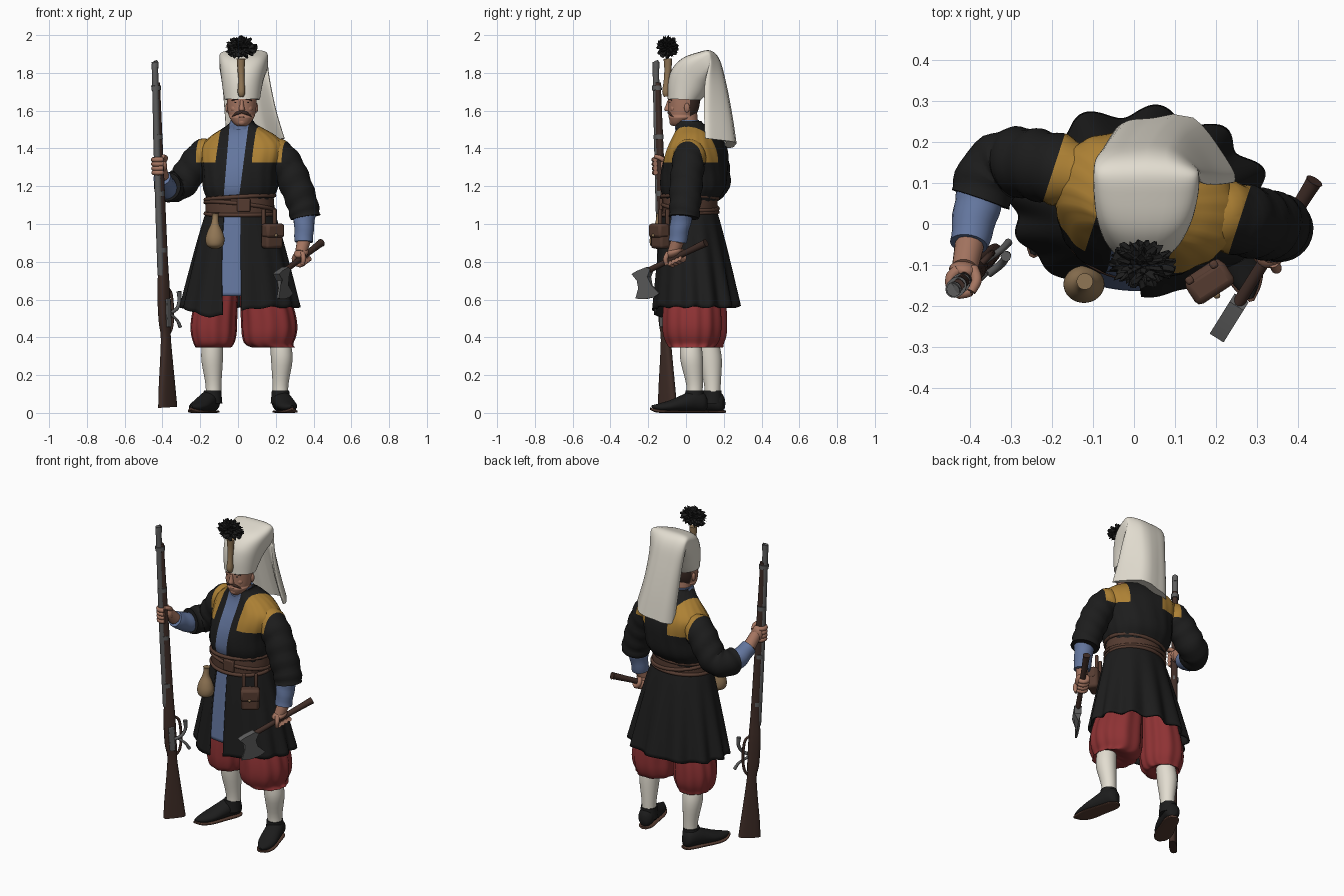
import bpy, bmesh, math, random
from mathutils import Vector, Matrix

if "Cube" in bpy.data.objects:
    bpy.data.objects.remove(bpy.data.objects["Cube"])
random.seed(4)

COLS = {"black cloth": (.012, .012, .012), "ochre cloth": (.42, .22, .035), "red cloth": (.27, .032, .034),
        "blue cloth": (.125, .18, .34), "white felt": (.76, .72, .63), "brown leather": (.09, .044, .03),
        "tan": (.28, .18, .09), "skin": (.38, .18, .12), "grey metal": (.11, .11, .11), "dark wood": (.05, .026, .02)}
MATS = {}
for k, c in COLS.items():
    MATS[k] = bpy.data.materials.new(k)
    MATS[k].diffuse_color = (*c, 1)

def mesh(name, verts, faces, mat, M=None, solid=0, angle=50):
    me = bpy.data.meshes.new(name)
    me.from_pydata([(M @ Vector(v)) if M else v for v in verts], [], faces)
    bm = bmesh.new(); bm.from_mesh(me)
    bmesh.ops.recalc_face_normals(bm, faces=bm.faces)
    bm.to_mesh(me); bm.free()
    me.materials.append(MATS[mat])
    me.shade_smooth(); me.set_sharp_from_angle(angle=math.radians(angle))
    ob = bpy.data.objects.new(name, me)
    bpy.context.collection.objects.link(ob)
    if solid:
        m = ob.modifiers.new("thickness", 'SOLIDIFY'); m.thickness = solid; m.offset = 0
    return ob

def smooth(rows, steps):
    """Catmull-Rom interpolation of tuples"""
    out = []
    for i in range(len(rows) - 1):
        p0, p1, p2, p3 = rows[max(i-1, 0)], rows[i], rows[i+1], rows[min(i+2, len(rows)-1)]
        for s in range(steps):
            t = s / steps
            out.append(tuple(.5*(2*b+(c-a)*t+(2*a-5*b+4*c-d)*t*t+(3*b-a-3*c+d)*t**3) for a, b, c, d in zip(p0, p1, p2, p3)))
    return out + [tuple(rows[-1])]

def grid(name, rows, mat, closed=True, caps=True, **kw):
    n, v, f = len(rows[0]), [p for r in rows for p in r], []
    for i in range(len(rows) - 1):
        for j in range(n if closed else n - 1):
            k = (j + 1) % n
            f.append((i*n+j, i*n+k, (i+1)*n+k, (i+1)*n+j))
    if caps and closed:
        f += [tuple(range(n)), tuple(range((len(rows)-1)*n, len(rows)*n))]
    return mesh(name, v, f, mat, **kw)

def spow(v, e): return math.copysign(abs(v)**e, v)

def loft(name, rings, mat, n=32, steps=4, e=1, fold=0, k=12, **kw):
    """rings: cx, cy, z, rx, ry, optional yaw in degrees"""
    rows = []
    for cx, cy, z, rx, ry, yaw in smooth([(*r, 0)[:6] for r in rings], steps):
        c, s, row = math.cos(math.radians(yaw)), math.sin(math.radians(yaw)), []
        for j in range(n):
            a = math.tau*j/n
            w = 1 + fold*math.sin(k*a + 1.3*math.sin(2*a))
            x, y = rx*w*spow(math.cos(a), e), ry*w*spow(math.sin(a), e)
            row.append((cx + x*c - y*s, cy + x*s + y*c, z))
        rows.append(row)
    return grid(name, rows, mat, **kw)

def tube(name, pts, mat, n=16, steps=5, wrinkle=0, **kw):
    """pts: x, y, z, radius"""
    P, rows, side = smooth(pts, steps), [], None
    for i, p in enumerate(P):
        c = Vector(p[:3])
        T = (Vector(P[min(i+1, len(P)-1)][:3]) - Vector(P[max(i-1, 0)][:3])).normalized()
        side = T.orthogonal() if side is None else side - T*side.dot(T)
        side.normalize()
        up = T.cross(side)
        rows.append([tuple(c + (side*math.cos(a) + up*math.sin(a))*p[3]*(1 + wrinkle*math.sin(1.5*i + 2*math.sin(a)))
                     ) for a in (math.tau*j/n for j in range(n))])
    return grid(name, rows, mat, **kw)

def ball(name, c, r, mat, M=None, n=20):
    rows = [[(c[0]+r[0]*math.sin(t)*math.cos(a), c[1]+r[1]*math.sin(t)*math.sin(a), c[2]-r[2]*math.cos(t))
             for a in (math.tau*j/n for j in range(n))] for t in (math.pi*(i+.02)/(n/2+.04) for i in range(n//2+1))]
    return grid(name, rows, mat, M=M)

def box(name, c, d, mat, yaw=0, M=None, bevel=.006):
    M = (M or Matrix()) @ Matrix.Translation(c) @ Matrix.Rotation(math.radians(yaw), 4, 'Z')
    v = [(x*d[0]/2, y*d[1]/2, z*d[2]/2) for x in (-1, 1) for y in (-1, 1) for z in (-1, 1)]
    ob = mesh(name, v, [(0, 1, 3, 2), (4, 5, 7, 6), (0, 1, 5, 4), (2, 3, 7, 6), (0, 2, 6, 4), (1, 3, 7, 5)], mat, M=M, angle=30)
    m = ob.modifiers.new("bevel", 'BEVEL'); m.width = bevel; m.segments = 2
    return ob

def paint(ob, planes, rule):
    """cut along planes, then colour faces by a rule on their centres"""
    bm = bmesh.new(); bm.from_mesh(ob.data)
    for co, no in planes:
        bmesh.ops.bisect_plane(bm, geom=bm.verts[:]+bm.edges[:]+bm.faces[:], plane_co=co, plane_no=no)
    for f in bm.faces:
        m = MATS.get(rule(f.calc_center_median()))
        if m:
            if m.name not in ob.data.materials: ob.data.materials.append(m)
            f.material_index = ob.data.materials.find(m.name)
    bm.to_mesh(ob.data); bm.free()

def frame(origin, X, Y, Z):
    return Matrix.Translation(origin) @ Matrix((X, Y, Z)).transposed().to_4x4()

# --- legs, trousers and shoes
for side, leg, puff, heel, toe in (
        ("right", [(-.13, .14, .07, .042, .042), (-.13, .14, .15, .042, .044), (-.137, .13, .28, .057, .06), (-.135, .12, .365, .056, .056)],
         (-.128, .09, .12, .13), (-.125, .20), (-.245, -.07)),
        ("left", [(.225, .045, .07, .042, .042), (.225, .045, .15, .042, .044), (.232, .03, .28, .057, .06), (.225, .025, .365, .056, .056)],
         (.165, .035, .145, .155), (.215, .11), (.285, -.18))):
    loft(side + "_stocking", leg, "white felt")
    x, y, rx, ry = puff
    lx, ly = leg[-1][:2]
    loft(side + "_baggy_trouser", [(lx, ly, .36, .06, .06), ((x+lx)/2, (y+ly)/2, .345, rx*.72, ry*.7), (x, y, .365, rx*.86, ry*.86), (x, y, .41, rx*.97, ry*.97),
         (x, y, .47, rx, ry), (x*.93, y, .56, rx*.95, ry*.97), (x*.75, y, .7, rx*.8, ry*.85)], "red cloth", n=72, fold=.032, k=11)
    h = Vector((*heel, 0)); d = (Vector((*toe, 0)) - h).normalized()
    M = frame(h, d.cross(Vector((0, 0, 1))), Vector((0, 0, 1)), d)
    loft(side + "_shoe", [(0, .05, 0, .02, .03), (0, .058, .02, .042, .05), (0, .064, .07, .05, .056), (0, .052, .13, .053, .045),
         (0, .037, .2, .052, .03), (0, .03, .26, .033, .02), (0, .034, .3, .006, .006)], "black cloth", M=M)
    loft(side + "_sole", [(0, .007, -.004, .02, .007), (0, .007, .03, .042, .007), (0, .007, .12, .048, .007), (0, .007, .21, .052, .007),
         (0, .01, .27, .034, .008), (0, .022, .307, .006, .006)], "brown leather", M=M, e=.6)
    loft(side + "_shoe_collar", [(lx, leg[0][1], .05, .052, .054), (lx, leg[0][1], .118, .046, .048)], "black cloth")

# --- coat skirt, open at the front with the shirt showing behind
def skirt(name, mat, a0, a1, n, scale, zlow, fold):
    rows = []
    for i in range(25):
        t, row = i/24, []
        g = t**.85
        for j in range(n + 1):
            s = j/n
            lo, hi = a0(t), a1(t)
            a = lo + (hi-lo)*s
            back = .2 + .8*(1-math.cos(a))/2
            w = scale*(1 + fold*t*back*math.sin(13*a + 1.8*math.sin(a)))
            rx, ry = .172 + .133*g, .137 + .085*g
            z = 1.07 + (zlow(a) - 1.07)*t
            row.append((.012 + rx*w*math.sin(a), .02 + .03*g - ry*w*math.cos(a), z))
        rows.append(row)
    grid(name, rows, mat, closed=False, solid=.01)

skirt("coat_skirt", "black cloth", lambda t: .0 + .02*t, lambda t: math.tau - .5 + .2*t, 200, 1,
      lambda a: .56 - .05*max(0, math.cos(a + .5))**6 + .005*math.sin(13*a), .075)
skirt("shirt_skirt", "blue cloth", lambda t: -.6 + .18*t, lambda t: .12, 24, .94, lambda a: .62, 0)

# --- torso with shirt strip and shoulder patches
AX = Vector((math.cos(math.radians(-18)), math.sin(math.radians(-18)), 0))
C0 = Vector((.03, .07, 0))
def ochre(p):
    u = abs((p - C0).dot(AX))
    return .1 < u < .235 and p.z > 1.325
patch = [(C0 + AX*s, AX) for s in (-.235, -.1, .1, .235)] + [((0, 0, 1.325), (0, 0, 1))]
L0, L1 = Vector((-.08, 0, 1.1)), Vector((-.045, 0, 1.52))
R0, R1 = Vector((.0, 0, 1.1)), Vector((.055, 0, 1.52))
edge = lambda a, b: (a, Vector((b.z-a.z, 0, a.x-b.x)).normalized())
strip = [edge(L0, L1), edge(R0, R1)]
def coat_rule(p):
    if p.y < .03 and (p-L0).dot(strip[0][1]) > 0 and (p-R0).dot(strip[1][1]) < 0: return "blue cloth"
    return "ochre cloth" if ochre(p) else None
torso = loft("coat_body", [(.01, .02, 1.05, .17, .135, -3), (.01, .025, 1.12, .172, .138, -4), (.012, .037, 1.19, .197, .17, -6),
    (.018, .045, 1.28, .205, .172, -11), (.027, .055, 1.36, .225, .158, -16), (.03, .06, 1.42, .222, .135, -18), (.03, .055, 1.47, .17, .11, -18),
    (.027, .04, 1.505, .11, .09, -16), (.022, .02, 1.53, .07, .074, -10), (.022, .015, 1.545, .062, .066, -5)], "black cloth", n=72, e=.88, fold=.01, k=17)
paint(torso, strip + patch, coat_rule)
loft("shirt_collar", [(.02, .01, 1.5, .064, .068), (.02, .005, 1.55, .06, .064)], "blue cloth")

# --- sleeves and hands
for nm, sleeve, cuff in (
        ("right", [(-.13, .11, 1.38, .07), (-.18, .13, 1.365, .086), (-.24, .145, 1.295, .086), (-.295, .15, 1.22, .084), (-.348, .125, 1.195, .08), (-.375, .06, 1.195, .075)],
         [(-.37, .1, 1.18, .058), (-.385, .03, 1.2, .056), (-.402, -.05, 1.245, .046)]),
        ("left", [(.15, .03, 1.39, .07), (.21, .02, 1.365, .086), (.265, .01, 1.3, .086), (.308, 0, 1.2, .086), (.343, -.005, 1.1, .082), (.356, -.01, 1.035, .08)],
         [(.355, -.015, 1.08, .06), (.35, -.03, 1., .054), (.348, -.045, .905, .048)])):
    paint(tube(nm + "_coat_sleeve", sleeve, "black cloth", n=32, wrinkle=.04), patch, lambda p: "ochre cloth" if ochre(p) else None)
    tube(nm + "_shirt_sleeve", cuff, "blue cloth", n=24, wrinkle=.03)

def fist(nm, c, axis, wrist):
    """palm on the wrist side, fingers curled round the held axis"""
    c, Z = Vector(c), Vector(axis).normalized()
    X = Vector(wrist) - c; X = (X - Z*X.dot(Z)).normalized()
    M = frame(c, X, Z.cross(X), Z)
    ball(nm + "_palm", (.026, 0, 0), (.024, .038, .048), "skin", M=M)
    tube(nm + "_wrist", [(*wrist, .036), (*(c + X*.03), .032)], "skin", n=14)
    for i in range(4):
        tube(nm + "_finger", [(.03*math.cos(a), .03*math.sin(a), -.036 + .023*i, .0135) for a in (.5, 1.3, 2.2, 3.1, 4.0)], "skin", n=10, steps=2, M=M)
    tube(nm + "_thumb", [(.035, -.02, .02, .014), (.01, -.034, .04, .013), (-.02, -.026, .05, .011)], "skin", n=10, M=M)

# --- musket, built upright in its own frame
B, T = Vector((-.372, -.098, .03)), Vector((-.437, -.157, 1.86))
Z = (T - B).normalized(); Y = Z.cross(Vector((.7, .7, 0))).normalized(); MU = frame(B, Y.cross(Z), Y, Z)
loft("musket_stock", [(0, 0, 0, .064, .022), (0, 0, .1, .055, .022), (.003, 0, .27, .036, .021), (.004, 0, .38, .027, .021), (0, 0, .46, .034, .024),
     (0, 0, .62, .034, .026), (.004, 0, .8, .025, .021), (.004, 0, 1.3, .02, .018), (.006, 0, 1.72, .014, .014)], "dark wood", M=MU, e=.7, n=24)
tube("musket_barrel", [(-.016, 0, .7, .018), (-.014, 0, 1.2, .018), (-.006, 0, 1.78, .017), (-.003, 0, 1.80, .018), (-.003, 0, 1.83, .018)], "grey metal", M=MU)
for z in (.82, 1.12, 1.42, 1.68):
    loft("barrel_band", [(-.002, 0, z, .028, .023), (-.002, 0, z+.025, .028, .023)], "grey metal", M=MU)
box("lock_plate", (.005, -.026, .5), (.035, .01, .15), "grey metal", M=MU)
tube("trigger_guard", [(.025, 0, .63, .008), (.055, 0, .6, .008), (.062, 0, .5, .008), (.05, 0, .42, .008), (.022, 0, .38, .007)], "dark wood", n=8, M=MU)
tube("match_holder", [(.02, -.03, .5, .01), (.06, -.035, .52, .01), (.085, -.03, .56, .01), (.085, -.03, .61, .013)], "grey metal", n=8, M=MU)
tube("trigger_lever", [(.03, 0, .5, .008), (.08, -.01, .46, .008), (.105, -.01, .42, .01)], "grey metal", n=8, M=MU)
fist("right", B + Z*1.28, Z, (-.402, -.055, 1.25))

# --- axe
A0, A1 = Vector((.44, .105, .9)), Vector((.222, -.245, .732))
tube("axe_handle", [(*A0, .022), (*A0.lerp(A1, .06), .019), (*A0.lerp(A1, .5), .015), (*A1, .016)], "dark wood")
N = Vector((.35, -.22, 0)).normalized()
prof = [(-.278, .735), (-.25, .752), (-.2, .772), (-.18, .76), (-.195, .72), (-.18, .675), (-.14, .632), (-.17, .612), (-.215, .602), (-.265, .605), (-.25, .66), (-.25, .7)]
v = [Vector((.44 + (y-.105)*.623, y, z)) + N*s*(.02 if z > .69 else .006) for s in (-1, 1) for y, z in prof]
n = len(prof)
mesh("axe_head", v, [tuple(range(n)), tuple(range(n, 2*n))] + [(i, (i+1) % n, n+(i+1) % n, n+i) for i in range(n)], "grey metal", angle=25)
fist("left", A0.lerp(A1, .46), A1 - A0, (.348, -.045, .91))

# --- belt, pouch and flask
loft("belt", [(.01, .02, 1.045, .182, .146), (.01, .02, 1.1, .182, .148), (.01, .02, 1.15, .178, .146)], "brown leather", n=48)
for i, (z, ti) in enumerate(((1.055, .02), (1.095, -.06), (1.14, .03))):
    tube("belt_wrap", [(.01+.182*math.cos(a), .02+.148*math.sin(a), z + ti*.4*math.sin(a+i), .011) for a in (math.tau*j/24 for j in range(25))], "brown leather", n=8, steps=2)
box("belt_buckle", (.03, -.133, 1.1), (.07, .02, .07), "brown leather")
box("pouch", (.18, -.135, .935), (.105, .065, .13), "brown leather", yaw=33, bevel=.015)
box("pouch_flap", (.185, -.143, .965), (.112, .068, .075), "brown leather", yaw=33, bevel=.015)
ball("pouch_stud", (.202, -.174, .94), (.009, .009, .009), "tan", n=10)
for o in (-.035, .035):
    box("pouch_strap", (.165+o*.84, -.118+o*.55, 1.03), (.02, .02, .1), "brown leather", yaw=33)
loft("powder_flask", [(-.122, -.145, .868, .012, .012), (-.122, -.147, .885, .042, .04), (-.122, -.147, .92, .05, .045), (-.122, -.145, .96, .04, .037),
     (-.122, -.143, 1.0, .022, .022), (-.12, -.14, 1.04, .017, .017), (-.12, -.14, 1.055, .02, .02)], "tan")

# --- head
tube("neck", [(.02, .015, 1.48, .055), (.02, .005, 1.58, .055)], "skin", n=20)
head = loft("head", [(.02, -.05, 1.518, .022, .02), (.02, -.04, 1.535, .045, .043), (.02, -.022, 1.57, .068, .07), (.02, -.012, 1.62, .077, .082),
     (.02, -.01, 1.68, .08, .085)], "skin", n=40)
paint(head, [((0, .02, 0), (0, 1, 0)), ((0, 0, 1.57), (0, 0, 1))], lambda p: "dark wood" if p.y > .02 and p.z > 1.57 else None)
loft("nose", [(.02, -.092, 1.597, .014, .016), (.02, -.096, 1.607, .016, .02), (.02, -.092, 1.63, .011, .015), (.02, -.088, 1.655, .009, .01)], "skin", n=14)
for s in (-1, 1):
    ball("ear", (.02+s*.077, .005, 1.615), (.01, .015, .026), "skin", n=12)
    ball("eye", (.02+s*.03, -.083, 1.643), (.01, .006, .004), "black cloth", n=10)
    tube("eyebrow", [(.02+s*.013, -.09, 1.656, .003), (.02+s*.035, -.086, 1.66, .004), (.02+s*.052, -.073, 1.654, .003)], "dark wood", n=8)
    tube("moustache", [(.02, -.091, 1.592, .006), (.02+s*.02, -.088, 1.588, .009), (.02+s*.04, -.074, 1.577, .007), (.02+s*.05, -.064, 1.568, .003)], "dark wood", n=10)
    ball("cheek", (.02+s*.035, -.064, 1.61), (.024, .02, .022), "skin", n=12)
ball("lower_lip", (.02, -.084, 1.567), (.018, .01, .006), "skin", n=10)
ball("chin", (.02, -.07, 1.54), (.024, .018, .02), "skin", n=12)

# --- tall felt cap: sleeve that flattens at the top, folds over and hangs behind
# centre x, half width, front y, front z, back y, back z, corner exponent, side bend
cap = [(.022, .094, -.097, 1.663, .078, 1.655, 1, 0), (.022, .103, -.094, 1.75, .1, 1.68, .95, 0), (.024, .112, -.074, 1.82, .12, 1.72, .85, 0),
       (.027, .122, -.02, 1.877, .13, 1.76, .65, 0), (.03, .129, .06, 1.908, .14, 1.8, .5, 0), (.03, .128, .13, 1.918, .145, 1.83, .45, .1),
       (.032, .126, .178, 1.87, .15, 1.8, .5, .3), (.045, .126, .212, 1.75, .165, 1.72, .5, .6), (.068, .136, .245, 1.58, .19, 1.57, .55, .85),
       (.095, .152, .268, 1.425, .215, 1.43, .55, 1)]
rows = []
for cx, w, fy, fz, by, bz, e, b in smooth(cap, 5):
    row = []
    for j in range(48):
        a = math.tau*j/48
        u, q = spow(math.cos(a), e), spow(math.sin(a), e)
        row.append((cx + w*u, (fy+by)/2 + q*(fy-by)/2 - b*(.035*u + .085*u*u - .012*math.sin(5*u)), (fz+bz)/2 + q*(fz-bz)/2 + b*.025*u))
    rows.append(row)
grid("felt_cap", rows, "white felt")
tube("plume_holder", [(.018, -.103, 1.675, .013), (.018, -.106, 1.7, .02), (.018, -.102, 1.76, .016), (.016, -.096, 1.82, .019), (.016, -.096, 1.875, .023)], "tan", n=14)

# --- feather plume: ball with pulled-out spikes
bm = bmesh.new()
bmesh.ops.create_icosphere(bm, subdivisions=4, radius=1)
for vert in bm.verts:
    vert.co *= random.choice((.62, .7, .78, .85, 1.0, 1.12))
    vert.co = Vector((.016 + vert.co.x*.078, -.098 + vert.co.y*.055, 1.936 + vert.co.z*.058))
me = bpy.data.meshes.new("plume"); bm.to_mesh(me); bm.free()
me.materials.append(MATS["black cloth"])
bpy.context.collection.objects.link(bpy.data.objects.new("plume", me))

for m in bpy.data.materials:
    if m.users and not m.is_grease_pencil:
        m.use_nodes = True
        m.node_tree.nodes["Principled BSDF"].inputs["Base Color"].default_value = m.diffuse_color
